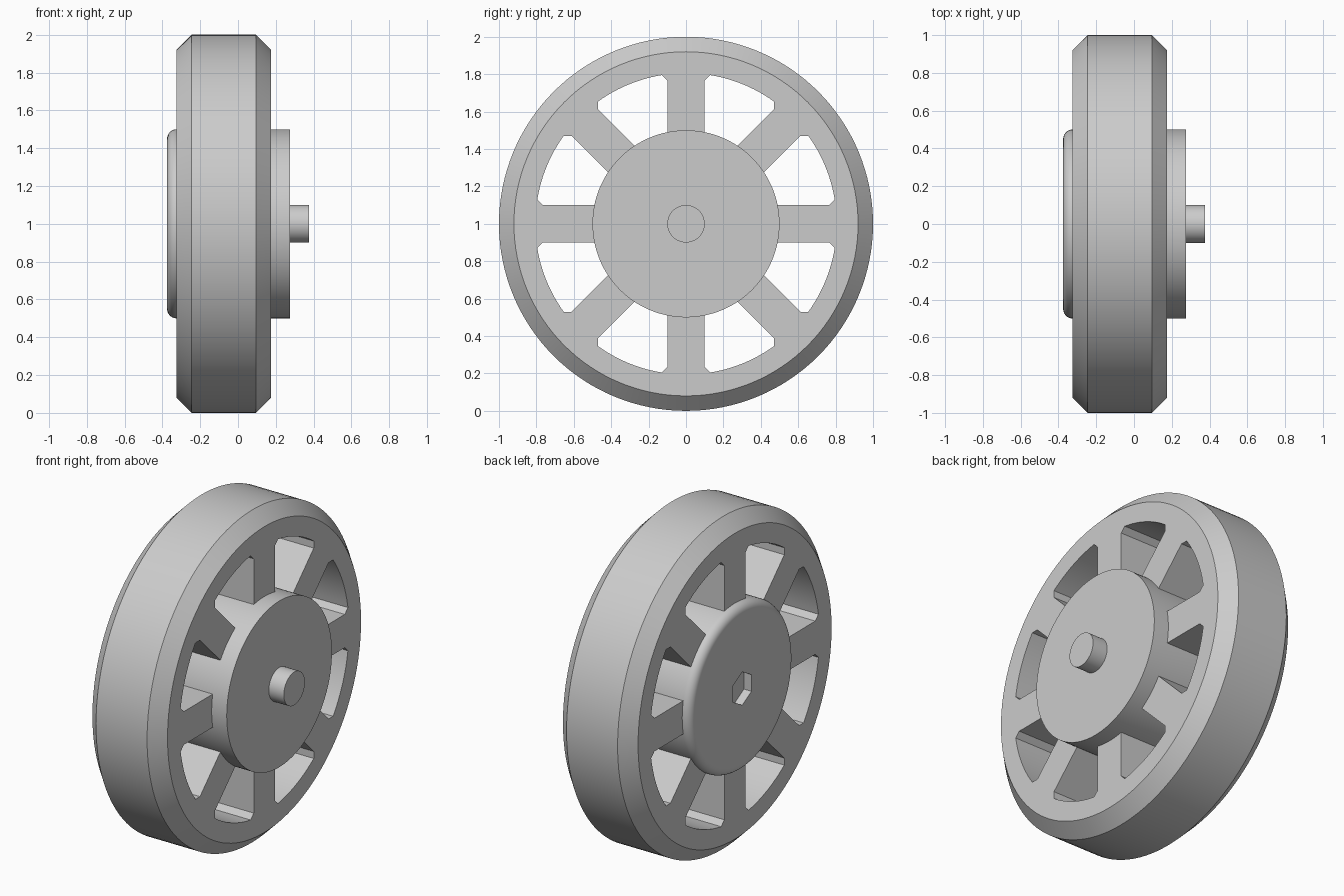
import bpy, bmesh
from math import sin, cos, pi, atan2, hypot, radians

if "Cube" in bpy.data.objects:
    bpy.data.objects.remove(bpy.data.objects["Cube"], do_unlink=True)

CENTRE_Z = 1.0
SEGMENTS = 128

grey = bpy.data.materials.new("plain grey")
grey.use_nodes = True
grey.diffuse_color = (0.6, 0.6, 0.6, 1)
grey.node_tree.nodes["Principled BSDF"].inputs["Base Color"].default_value = grey.diffuse_color


def loft(bm, rings):
    """Join closed rings of points by side faces and cap both ends."""
    rows = [[bm.verts.new(p) for p in ring] for ring in rings]
    n = len(rows[0])
    for a, b in zip(rows, rows[1:]):
        for i in range(n):
            j = (i + 1) % n
            bm.faces.new((a[i], a[j], b[j], b[i]))
    bm.faces.new(rows[0][::-1])
    bm.faces.new(rows[-1])


def circle(x, r, n=SEGMENTS):
    """Ring of points around the wheel axis, first point upwards."""
    return [(x, r * sin(2 * pi * i / n), CENTRE_Z + r * cos(2 * pi * i / n)) for i in range(n)]


def finish(name, bm):
    bmesh.ops.recalc_face_normals(bm, faces=bm.faces)
    mesh = bpy.data.meshes.new(name)
    bm.to_mesh(mesh)
    bm.free()
    mesh.materials.append(grey)
    obj = bpy.data.objects.new(name, mesh)
    bpy.context.collection.objects.link(obj)
    return obj


def turned(name, profile, n=SEGMENTS):
    """Solid of revolution from (x, radius) pairs."""
    bm = bmesh.new()
    loft(bm, [circle(x, r, n) for x, r in profile])
    return finish(name, bm)


def activate(obj):
    bpy.ops.object.select_all(action='DESELECT')
    obj.select_set(True)
    bpy.context.view_layer.objects.active = obj


def cut(obj, cutter):
    mod = obj.modifiers.new("cut", 'BOOLEAN')
    mod.operation = 'DIFFERENCE'
    mod.solver = 'EXACT'
    mod.object = cutter
    activate(obj)
    bpy.ops.object.modifier_apply(modifier=mod.name)
    bpy.data.objects.remove(cutter, do_unlink=True)


def smooth(obj):
    activate(obj)
    bpy.ops.object.shade_smooth_by_angle(angle=radians(30))


# Rim and spokes: chamfered disc
wheel = turned("rim_and_spokes", [(-0.325, 0.92), (-0.245, 1), (0.095, 1), (0.175, 0.92)])

# Eight openings between straight spokes, with clipped outer corners
SPOKES = 8
step = 2 * pi / SPOKES
half = 0.1
side = [(0.4, half), (0.765, half), (0.795, half + 0.03)]
polar = [(hypot(u, v), atan2(v, u)) for u, v in side]
radius, start = polar[-1]
arc = [(radius, start + (step - 2 * start) * k / 12) for k in range(1, 12)]
outline = polar + arc + [(r, step - a) for r, a in reversed(polar)]
bm = bmesh.new()
for s in range(SPOKES):
    loft(bm, [[(x, r * sin(a + s * step), CENTRE_Z + r * cos(a + s * step)) for r, a in outline]
              for x in (-0.5, 0.4)])
openings = finish("opening_cutter", bm)
openings.hide_render = True
cut(wheel, openings)
smooth(wheel)

# Hub: rounded on one end, flat on the other, with a hexagonal socket
fillet = 0.05
rounded = [(-0.375 + fillet * (1 - sin(t * pi / 16)), 0.5 - fillet * (1 - cos(t * pi / 16)))
           for t in range(8, -1, -1)]
hub = turned("hub", rounded + [(0.275, 0.5)])
socket = turned("socket_cutter", [(-0.45, 0.1), (-0.325, 0.1)], 6)
socket.hide_render = True
cut(hub, socket)
smooth(hub)

# Axle stub
axle = turned("axle_stub", [(0.2, 0.1), (0.375, 0.1)], 64)
smooth(axle)
